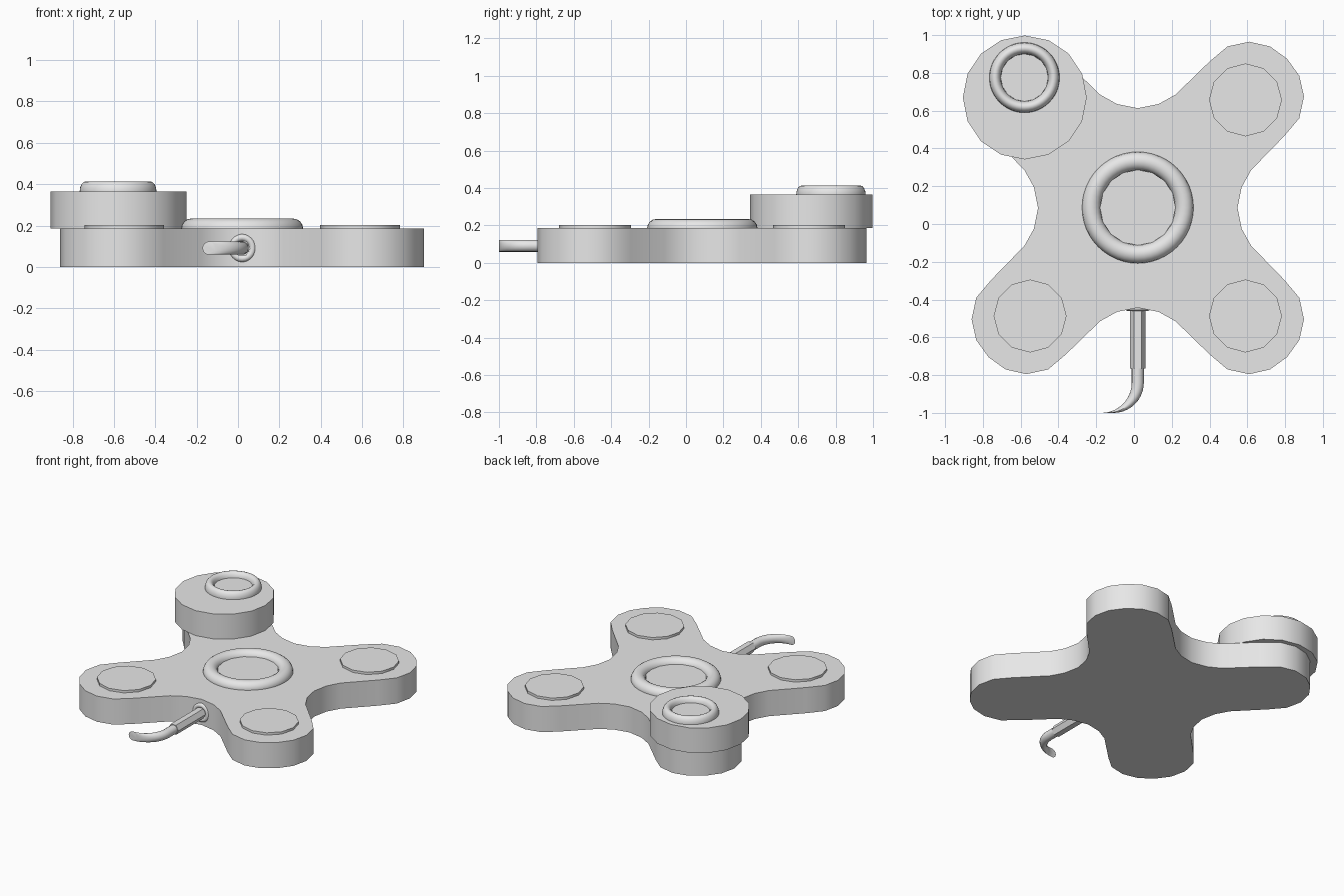
import bpy, bmesh, math
from mathutils import Matrix, Vector

old = bpy.data.objects.get("Cube")
if old:
    bpy.data.objects.remove(old, do_unlink=True)

grey = bpy.data.materials.new("plain grey")
grey.use_nodes = True
GREY = (0.8, 0.8, 0.8, 1)
grey.diffuse_color = GREY
grey.node_tree.nodes["Principled BSDF"].inputs["Base Color"].default_value = GREY

CX, CY = 0.02, 0.085      # middle of the four-armed body
TOP = 0.185               # top of the body
PUCK_TOP = 0.365


def finish(name, bm):
    """Turn a bmesh into a shaded object with the shared material."""
    bmesh.ops.recalc_face_normals(bm, faces=bm.faces)
    mesh = bpy.data.meshes.new(name)
    bm.to_mesh(mesh)
    bm.free()
    mesh.materials.append(grey)
    ob = bpy.data.objects.new(name, mesh)
    bpy.context.collection.objects.link(ob)
    bpy.ops.object.select_all(action='DESELECT')
    ob.select_set(True)
    bpy.context.view_layer.objects.active = ob
    bpy.ops.object.shade_smooth_by_angle(angle=math.radians(40))
    return ob


def loft(name, rings):
    """Skin matching closed rings of points and cap both ends."""
    bm = bmesh.new()
    loops = [[bm.verts.new(p) for p in ring] for ring in rings]
    n = len(loops[0])
    for a, b in zip(loops, loops[1:]):
        for i in range(n):
            j = (i + 1) % n
            bm.faces.new((a[i], a[j], b[j], b[i]))
    bm.faces.new(loops[0])
    bm.faces.new(loops[-1])
    return finish(name, bm)


def circle(n, r):
    return [(r * math.cos(math.tau * i / n), r * math.sin(math.tau * i / n)) for i in range(n)]


def disc(name, x, y, z0, z1, r, sides):
    return loft(name, [[(x + u, y + v, z) for u, v in circle(sides, r)] for z in (z0, z1)])


def torus(name, major, minor, matrix, segments=48, sides=16):
    bm = bmesh.new()
    loops = []
    for c, s in circle(segments, 1):
        loops.append([bm.verts.new(matrix @ Vector(((major + u) * c, (major + u) * s, v)))
                      for u, v in circle(sides, minor)])
    for k in range(segments):
        a, b = loops[k], loops[(k + 1) % segments]
        for i in range(sides):
            j = (i + 1) % sides
            bm.faces.new((a[i], a[j], b[j], b[i]))
    return finish(name, bm)


# Four-armed body: half an arm, mirrored on its diagonal, repeated by quarter turns
half = [(0, 0.528), (0.11, 0.55), (0.2, 0.60), (0.38, 0.775),
        (0.475, 0.855), (0.59, 0.88), (0.70, 0.855), (0.79, 0.79)]
arm = half + [(y, x) for x, y in reversed(half[1:-1])]
outline = []
for turn in range(4):
    outline += arm
    arm = [(y, -x) for x, y in arm]
loft("body", [[(CX + x, CY + y, z) for x, y in outline] for z in (0, TOP)])

# Round pad on each arm
for sx, side in ((-1, "right"), (1, "left")):
    for sy, end in ((-1, "front"), (1, "back")):
        disc(f"{end}_{side}_pad", CX + 0.57 * sx, CY + 0.572 * sy, TOP - 0.02, 0.202, 0.193, 12)

# Raised puck on the back right arm
disc("puck", -0.578, 0.67, TOP, PUCK_TOP, 0.328, 16)

# Rings with a shallow disc inside
for name, x, y, z, k in (("centre", CX, CY + 0.002, TOP, 1), ("puck", -0.58, 0.775, PUCK_TOP, 0.63)):
    place = Matrix.Translation((x, y, z)) @ Matrix.Diagonal((k, k, 1, 1))
    torus(f"{name}_ring", 0.246, 0.049, place)
    disc(f"{name}_ring_disc", x, y, z - 0.02, z + 0.013, 0.2 * k, 16)

# Socket ring and hexagonal stem at the front
HZ = 0.091
torus("socket_ring", 0.051, 0.017,
      Matrix.Translation((CX, -0.444, HZ)) @ Matrix.Rotation(math.pi / 2, 4, 'X'), 24, 10)
loft("stem", [[(CX + u, y, HZ + v) for u, v in circle(6, 0.04)] for y in (-0.42, -0.765)])

# Curved hook: upright circles that keep facing forward, so the tip thins out
path = [(CX, -0.75)]
for i in range(11):
    t = math.pi / 2 * i / 10
    path.append((CX - 0.16 + 0.16 * math.cos(t), -0.84 - 0.16 * math.sin(t)))
loft("hook", [[(x + u, y, HZ + v) for u, v in circle(16, 0.032)] for x, y in path])
